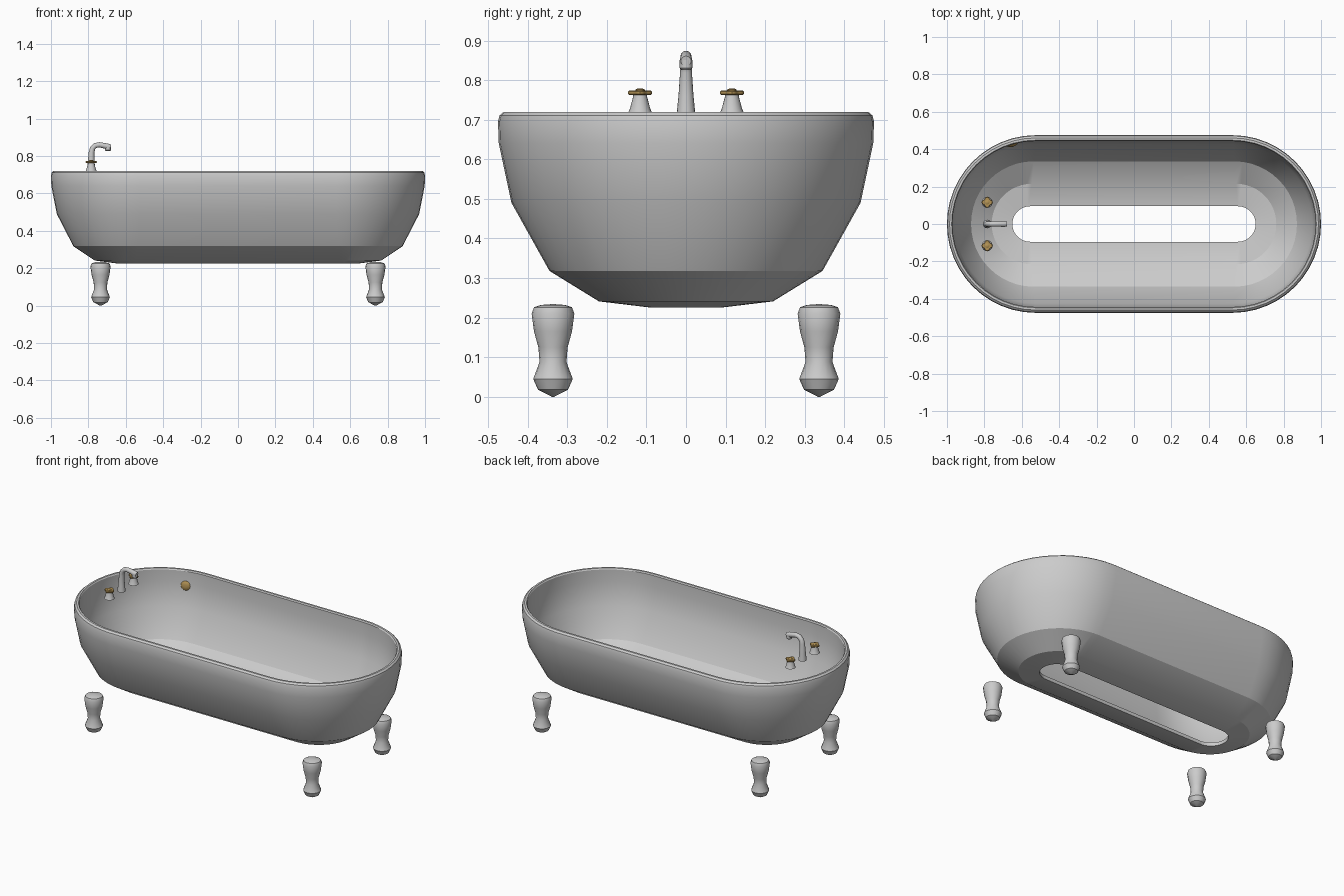
import bpy, bmesh
from math import sin, cos, pi, radians
from mathutils import Vector

if "Cube" in bpy.data.objects:
    bpy.data.objects.remove(bpy.data.objects["Cube"], do_unlink=True)


def material(name, rgb):
    m = bpy.data.materials.new(name)
    m.use_nodes = True
    m.diffuse_color = (*rgb, 1)
    m.node_tree.nodes["Principled BSDF"].inputs["Base Color"].default_value = (*rgb, 1)
    return m


enamel = material("grey enamel", (0.6, 0.6, 0.6))
brass = material("brass", (0.45, 0.29, 0.09))


def finish(bm, name, mat, angle=30):
    bmesh.ops.recalc_face_normals(bm, faces=bm.faces)
    mesh = bpy.data.meshes.new(name)
    bm.to_mesh(mesh)
    bm.free()
    mesh.materials.append(mat)
    ob = bpy.data.objects.new(name, mesh)
    bpy.context.collection.objects.link(ob)
    bpy.ops.object.select_all(action='DESELECT')
    ob.select_set(True)
    bpy.context.view_layer.objects.active = ob
    bpy.ops.object.shade_smooth_by_angle(angle=radians(angle))
    return ob


def loft(rings, name, mat, closed=False, angle=30):
    """Skin a list of point rings; cap the ends unless the loft closes on itself."""
    bm = bmesh.new()
    vs = [[bm.verts.new(p) for p in ring] for ring in rings]
    n = len(vs[0])
    pairs = list(zip(vs, vs[1:]))
    if closed:
        pairs.append((vs[-1], vs[0]))
    for a, b in pairs:
        for i in range(n):
            j = (i + 1) % n
            bm.faces.new((a[i], a[j], b[j], b[i]))
    if not closed:
        bm.faces.new(vs[0])
        bm.faces.new(vs[-1])
    return finish(bm, name, mat, angle)


def lathe(profile, name, mat, loc, n=16):
    rings = [[(r * cos(2 * pi * i / n), r * sin(2 * pi * i / n), z) for i in range(n)]
             for r, z in profile]
    ob = loft(rings, name, mat)
    ob.location = loc
    return ob


def stadium(r, z, steps=24):
    half = 0.525 + (0.475 - r) * 0.08
    ring = []
    for side in (1, -1):
        for i in range(steps + 1):
            a = pi * i / steps - pi / 2
            ring.append((side * (half + r * cos(a)), side * r * sin(a), z))
    return ring


# Tub shell: outside from the floor opening up to the rim, then down the inside
outer = [(0.095, 0.226), (0.22, 0.241), (0.345, 0.318), (0.441, 0.49),
         (0.473, 0.64), (0.475, 0.695), (0.471, 0.711), (0.46, 0.72)]
inner = [(0.448, 0.72), (0.443, 0.713), (0.443, 0.64), (0.425, 0.5),
         (0.335, 0.337), (0.215, 0.262), (0.095, 0.247)]
loft([stadium(r, z) for r, z in outer + inner], "tub_shell", enamel, closed=True, angle=25)

# Four turned feet
foot = [(0.003, 0.0), (0.038, 0.018), (0.05, 0.045), (0.034, 0.088), (0.037, 0.125),
        (0.048, 0.165), (0.054, 0.21), (0.048, 0.226), (0.03, 0.232), (0.004, 0.234)]
for end, x in (("left", 0.735), ("right", -0.735)):
    for side, y in (("front", -0.336), ("back", 0.336)):
        lathe(foot, f"{side}_{end}_foot", enamel, (x, y, 0))

# Faucet: tapered column bending into a spout, swept in the xz plane
path = [(-0.785, 0.72, 0.023), (-0.785, 0.76, 0.019), (-0.783, 0.82, 0.015),
        (-0.777, 0.842, 0.0145), (-0.763, 0.856, 0.014), (-0.742, 0.86, 0.014),
        (-0.715, 0.855, 0.0145), (-0.695, 0.85, 0.016), (-0.681, 0.848, 0.013)]
rings = []
for i, (x, z, r) in enumerate(path):
    x0, z0, _ = path[max(i - 1, 0)]
    x1, z1, _ = path[min(i + 1, len(path) - 1)]
    along = Vector((x1 - x0, 0, z1 - z0)).normalized()
    across = Vector((along.z, 0, -along.x))
    rings.append([Vector((x, 0, z)) + across * r * cos(2 * pi * k / 16)
                  + Vector((0, r * sin(2 * pi * k / 16), 0)) for k in range(16)])
loft(rings, "faucet", enamel)
lathe([(0.012, 0), (0.016, 0.005), (0.016, 0.025)], "spout_nozzle", enamel,
      (-0.695, 0, 0.826))

# Tap handles: flared base, lobed brass grip and a small cap
base = [(0.029, 0.72), (0.025, 0.73), (0.018, 0.757), (0.017, 0.766)]
cap = [(0.012, 0.772), (0.012, 0.776), (0.006, 0.779)]
for side, y in (("front", -0.116), ("back", 0.116)):
    lathe(base, f"{side}_tap_base", enamel, (-0.785, y, 0))
    lobes = []
    for z, s in ((0.762, 0.9), (0.765, 1), (0.771, 1), (0.774, 0.9)):
        lobes.append([(s * (0.026 + 0.004 * cos(4 * a)) * cos(a),
                       s * (0.026 + 0.004 * cos(4 * a)) * sin(a), z)
                      for a in (2 * pi * k / 32 for k in range(32))])
    grip = loft(lobes, f"{side}_tap_grip", brass)
    grip.location = (-0.785, y, 0)
    lathe(cap, f"{side}_tap_cap", brass, (-0.785, y, 0))

# Overflow plate on the back inner wall
plate = lathe([(0.028, 0), (0.028, 0.01), (0.02, 0.016), (0.008, 0.018)],
              "overflow_plate", brass, (-0.652, 0.432, 0.626))
plate.rotation_euler = Vector((0.27, -0.95, 0.1)).to_track_quat('Z', 'Y').to_euler()
